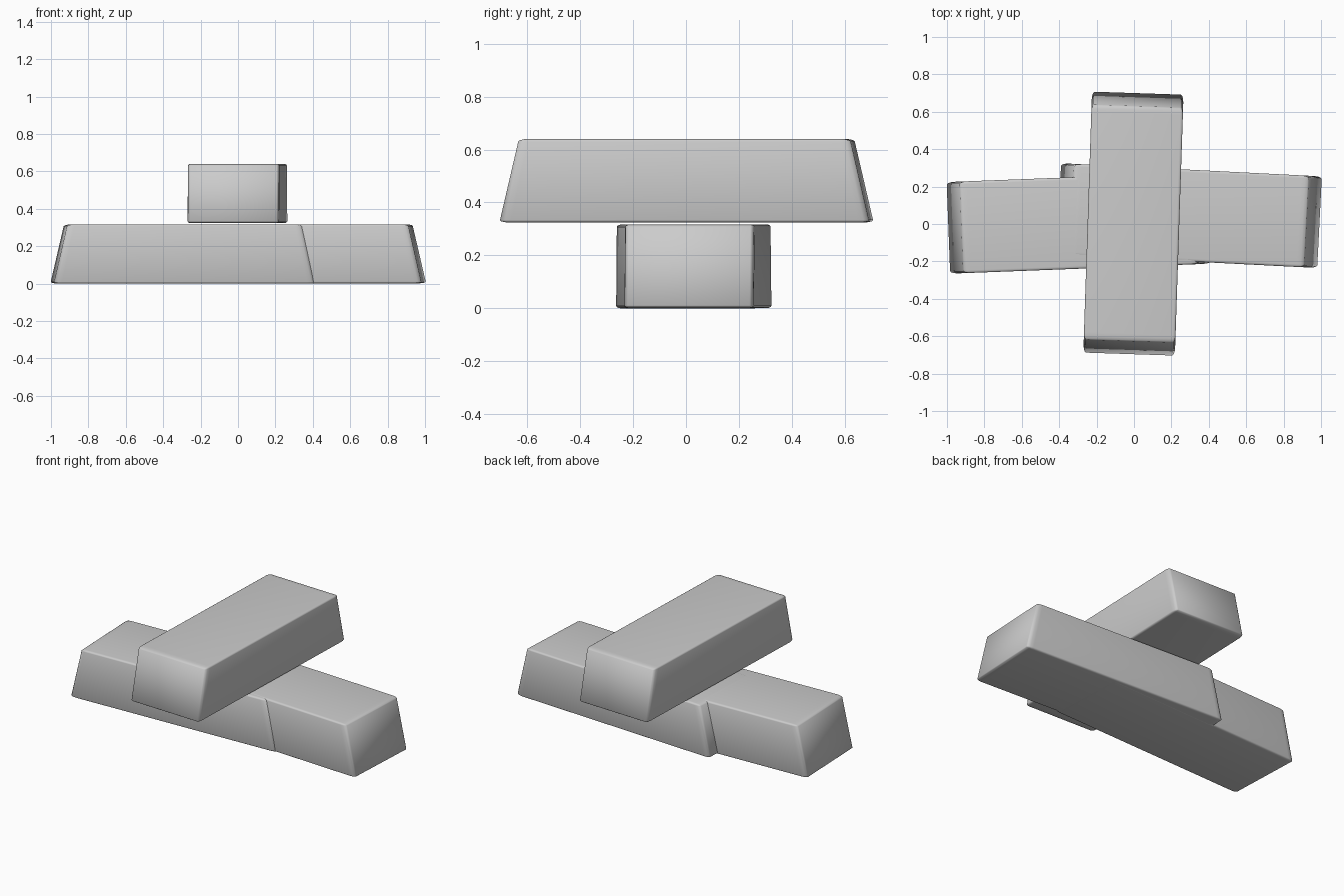
import bpy
import bmesh
from math import radians

if "Cube" in bpy.data.objects:
    bpy.data.objects.remove(bpy.data.objects["Cube"], do_unlink=True)

# Single plain grey metal
metal = bpy.data.materials.new("grey_metal")
metal.use_nodes = True
grey = (0.6, 0.6, 0.6, 1)
metal.diffuse_color = grey
metal.node_tree.nodes["Principled BSDF"].inputs["Base Color"].default_value = grey

LENGTH, WIDTH, HEIGHT = 1.4, 0.49, 0.316
END_TAPER = 0.895


def ingot(name, centre, angle):
    """Softly rounded bar whose two ends slope inwards towards the top."""
    bm = bmesh.new()
    bmesh.ops.create_cube(bm, size=1)
    # Round in unit space, then stretch to proportion
    bmesh.ops.bevel(bm, geom=bm.edges[:], offset=0.03, segments=3,
                    profile=0.5, affect='EDGES')
    for v in bm.verts:
        up = v.co.z + 0.5
        v.co.x *= LENGTH * (1 + (END_TAPER - 1) * up)
        v.co.y *= WIDTH
        v.co.z = up * HEIGHT
    for f in bm.faces:
        f.smooth = True
    mesh = bpy.data.meshes.new(name)
    bm.to_mesh(mesh)
    bm.free()
    mesh.materials.append(metal)
    obj = bpy.data.objects.new(name, mesh)
    obj.location = centre
    obj.rotation_euler.z = radians(angle)
    bpy.context.collection.objects.link(obj)


# Two overlapping bars below, one laid across on top
ingot("lower_right_ingot", (-0.295, 0.006, 0), 2.2)
ingot("lower_left_ingot", (0.295, 0.045, 0.001), -2.9)
ingot("upper_ingot", (-0.003, 0.002, 0.324), 88.1)
